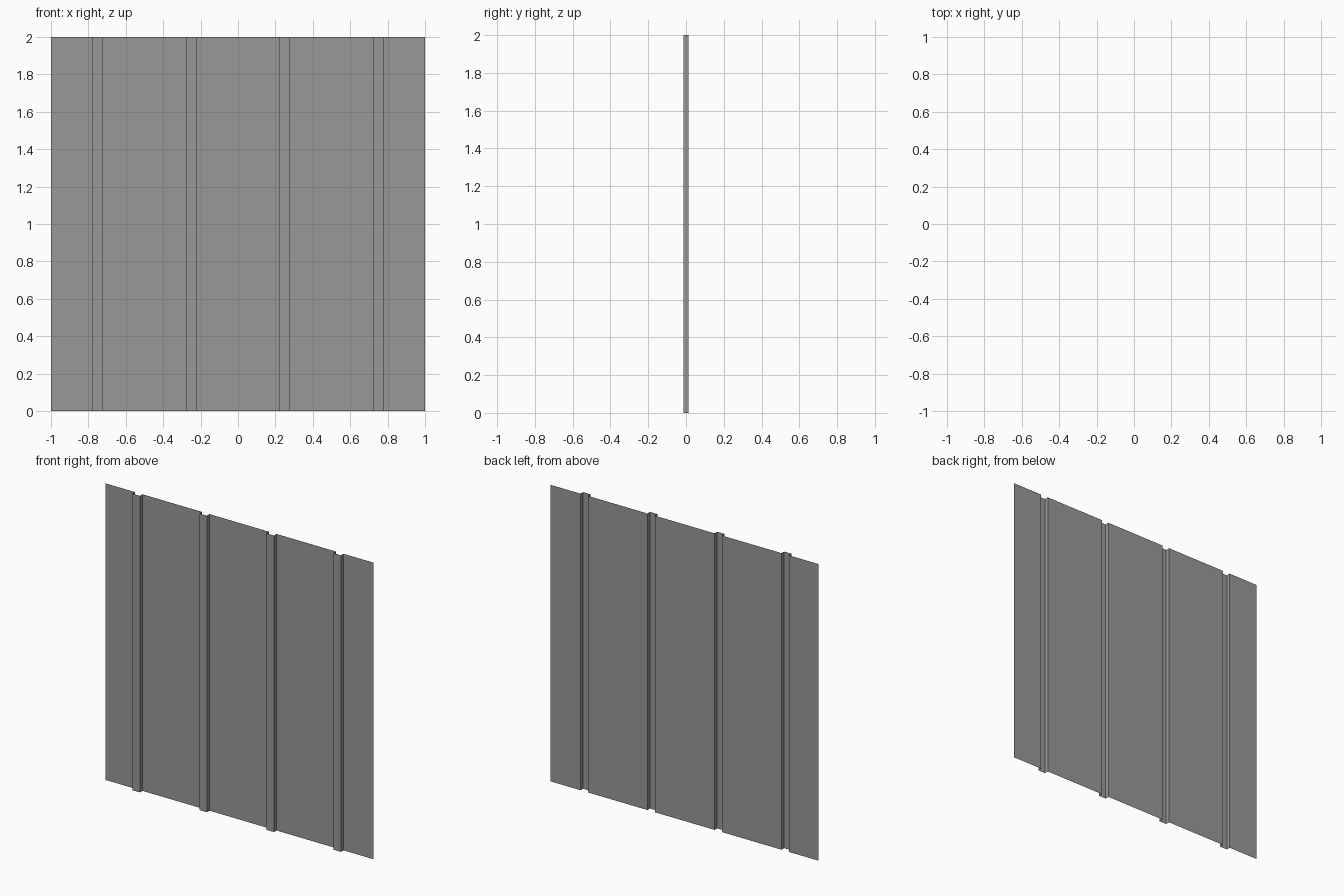
import bpy, bmesh

if "Cube" in bpy.data.objects:
    bpy.data.objects.remove(bpy.data.objects["Cube"])

HEIGHT = 2.0
HALF_WIDTH = 1.0
HALF_RIB = 0.0275      # half of the rib width
HALF_DEPTH = 0.0138    # ribs step from +y (panel) to -y (rib face)
RIB_CENTRES = (-0.75, -0.25, 0.25, 0.75)

# Plan profile: flat panels at the back, square ribs pushed to the front
profile = [(-HALF_WIDTH, HALF_DEPTH)]
for c in RIB_CENTRES:
    left, right = c - HALF_RIB, c + HALF_RIB
    profile += [(left, HALF_DEPTH), (left, -HALF_DEPTH),
                (right, -HALF_DEPTH), (right, HALF_DEPTH)]
profile.append((HALF_WIDTH, HALF_DEPTH))

# Ribbed sheet: extrude the open profile straight up
bm = bmesh.new()
verts = [bm.verts.new((x, y, 0)) for x, y in profile]
edges = [bm.edges.new(pair) for pair in zip(verts, verts[1:])]
result = bmesh.ops.extrude_edge_only(bm, edges=edges)
top = [g for g in result["geom"] if isinstance(g, bmesh.types.BMVert)]
bmesh.ops.translate(bm, verts=top, vec=(0, 0, HEIGHT))

# Make the outside face the front
bm.normal_update()
bm.faces.ensure_lookup_table()
if bm.faces[0].normal.y > 0:
    bmesh.ops.reverse_faces(bm, faces=bm.faces[:])

mesh = bpy.data.meshes.new("ribbed_wall_panel")
bm.to_mesh(mesh)
bm.free()
panel = bpy.data.objects.new("ribbed_wall_panel", mesh)
bpy.context.collection.objects.link(panel)

# Dark grey sheet metal
grey = bpy.data.materials.new("dark_grey")
grey.diffuse_color = (0.315, 0.315, 0.315, 1)
grey.use_nodes = True
grey.node_tree.nodes["Principled BSDF"].inputs["Base Color"].default_value = grey.diffuse_color
mesh.materials.append(grey)
